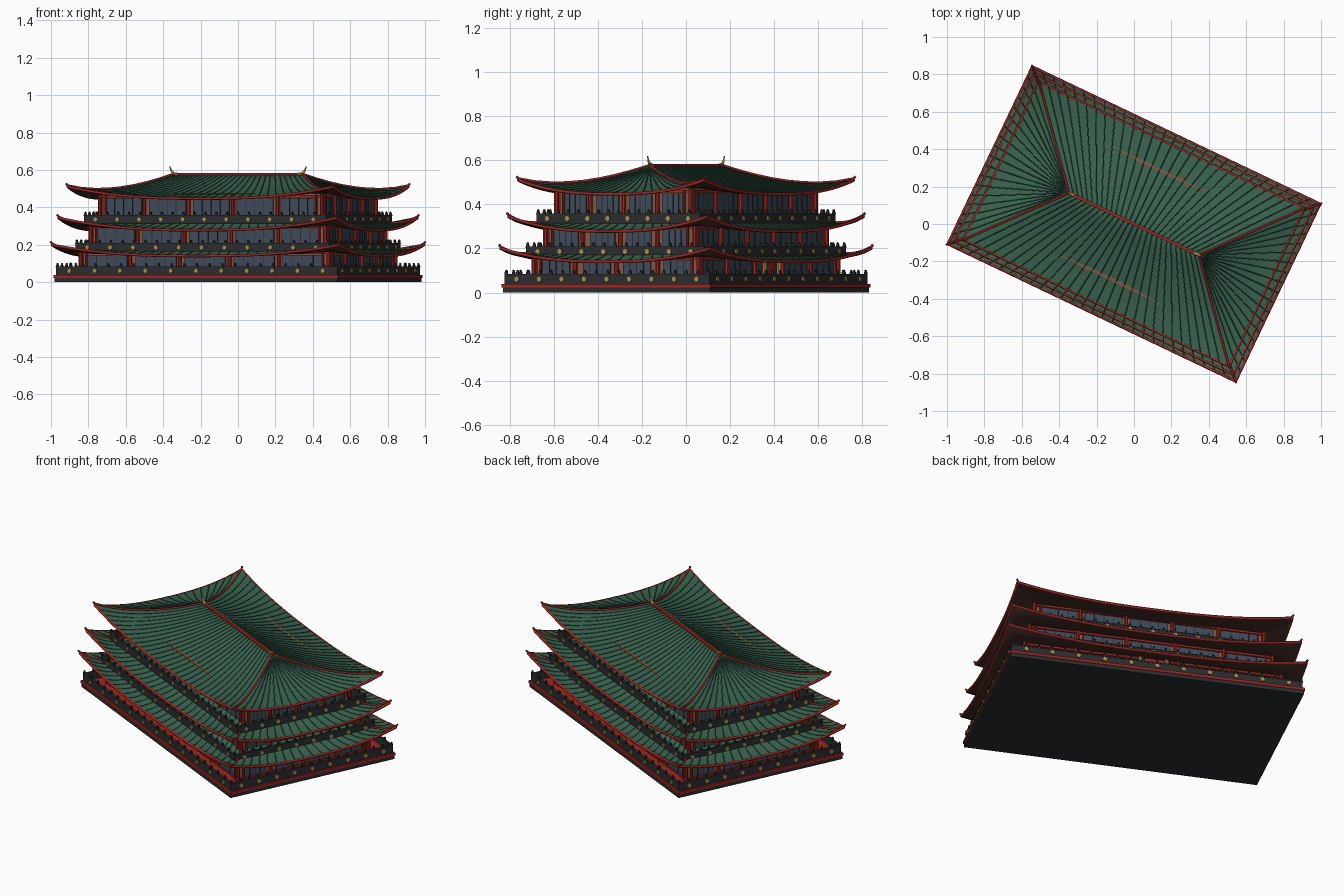
import bpy, bmesh, math
from mathutils import Matrix, Vector

if "Cube" in bpy.data.objects:
    bpy.data.objects.remove(bpy.data.objects["Cube"])

ROT = math.radians(-25.5)   # whole building is turned about z


def mat(name, rgb):
    m = bpy.data.materials.new(name)
    m.diffuse_color = (*rgb, 1)
    m.use_nodes = True
    m.node_tree.nodes["Principled BSDF"].inputs["Base Color"].default_value = m.diffuse_color
    return m


GREEN = mat("tile_green", (0.042, 0.125, 0.078))
RIB = mat("rib_green", (0.018, 0.055, 0.036))
RED = mat("red", (0.33, 0.02, 0.016))
DARK = mat("charcoal", (0.025, 0.026, 0.028))
BLUE = mat("window_blue", (0.05, 0.07, 0.1))
BROWN = mat("wall_brown", (0.23, 0.095, 0.058))
UNDER = mat("soffit_brown", (0.06, 0.027, 0.02))
GOLD = mat("gold", (0.42, 0.27, 0.07))


class Part:
    """Collects simple solids into one object."""
    def __init__(self, name, material):
        self.name, self.material, self.bm = name, material, bmesh.new()

    def box(self, u0, u1, v0, v1, z0, z1):
        m = Matrix.Translation(((u0 + u1) / 2, (v0 + v1) / 2, (z0 + z1) / 2))
        bmesh.ops.create_cube(self.bm, size=1, matrix=m @ Matrix.Diagonal((u1 - u0, v1 - v0, z1 - z0, 1)))

    def block(self, c, su, sv, z0, z1):
        self.box(c[0] - su / 2, c[0] + su / 2, c[1] - sv / 2, c[1] + sv / 2, z0, z1)

    def cyl(self, c, r, h, axis=(0, 0, 1), n=8):
        q = Vector((0, 0, 1)).rotation_difference(Vector(axis)).to_matrix().to_4x4()
        bmesh.ops.create_cone(self.bm, cap_ends=True, segments=n, radius1=r, radius2=r, depth=h,
                              matrix=Matrix.Translation(c) @ q)

    def ball(self, c, r):
        bmesh.ops.create_icosphere(self.bm, subdivisions=1, radius=r, matrix=Matrix.Translation(c))

    def done(self, smooth=False):
        me = bpy.data.meshes.new(self.name)
        if smooth:
            for f in self.bm.faces:
                f.smooth = True
        self.bm.to_mesh(me)
        self.bm.free()
        return place(self.name, me, self.material)


def place(name, data, material):
    ob = bpy.data.objects.new(name, data)
    data.materials.append(material)
    bpy.context.collection.objects.link(ob)
    ob.rotation_euler.z = ROT
    return ob


def tubes(name, paths, r, material, taper=False):
    cu = bpy.data.curves.new(name, 'CURVE')
    cu.dimensions, cu.bevel_depth, cu.bevel_resolution, cu.use_fill_caps = '3D', r, 1, True
    for p in paths:
        s = cu.splines.new('POLY')
        s.points.add(len(p) - 1)
        for i, (pt, co) in enumerate(zip(s.points, p)):
            pt.co = (*co, 1)
            pt.radius = 1 - 0.8 * i / (len(p) - 1) if taper else 1
    return place(name, cu, material)


# each side: outward direction, along direction, is_long
SIDES = [((0, -1), (1, 0), True), ((1, 0), (0, 1), False),
         ((0, 1), (-1, 0), True), ((-1, 0), (0, -1), False)]


def on_side(side, L, W, s, z):
    """Point on the rectangle L x W, s in -1..1 along the side."""
    o, a, _ = side
    return Vector(((o[0] + a[0] * s) * L, (o[1] + a[1] * s) * W, z))


def roof(tag, inner, outer, z_top, z_eave, lift):
    def pt(side, s, t, dz=0.0):
        p = on_side(side, *inner, s, 0).lerp(on_side(side, *outer, s, 0), t)
        p.z = z_eave + (z_top - z_eave) * (1 - t) ** 1.6 + lift * abs(s) ** 2.6 * t ** 2.5 + dz
        return p

    T = 8
    surf, soff = Part(tag + "_tiles", GREEN), Part(tag + "_soffit", UNDER)
    ribs, eaves, hips = [], [], []
    for side in SIDES:
        n = 28 if side[2] else 18
        ss = [-1 + 2 * i / n for i in range(n + 1)]
        for part, dz in ((surf, 0), (soff, -0.012)):
            g = [[part.bm.verts.new(pt(side, s, j / T, dz)) for j in range(T + 1)] for s in ss]
            for i in range(n):
                for j in range(T):
                    q = [g[i][j], g[i + 1][j], g[i + 1][j + 1], g[i][j + 1]]
                    part.bm.faces.new(q if dz else q[::-1])
        ribs += [[pt(side, s, j / T) for j in range(T + 1)] for s in ss[1:-1]]
        eaves.append([pt(side, s, 1, -0.005) for s in ss])
        tip = pt(side, 1, 1)
        hips.append([pt(side, 1, j / T, 0.003) for j in range(T + 1)]
                    + [tip + Vector((tip.x / abs(tip.x) * .006, tip.y / abs(tip.y) * .006, .012))])
    for p in (surf, soff):
        bmesh.ops.remove_doubles(p.bm, verts=p.bm.verts[:], dist=1e-5)
        bmesh.ops.recalc_face_normals(p.bm, faces=p.bm.faces[:])
        if sum(f.normal.z for f in p.bm.faces) * (1 if p is surf else -1) < 0:
            bmesh.ops.reverse_faces(p.bm, faces=p.bm.faces[:])
        p.done(True)
    tubes(tag + "_ribs", ribs, 0.0028, RIB)
    tubes(tag + "_eave_trim", eaves, 0.0075, RED)
    tubes(tag + "_hip_ridges", hips, 0.006, RED)


def storey(tag, L, W, z0, z1):
    # wall core, cross beams, columns and windows
    core = Part(tag + "_walls", BROWN)
    core.box(-L + .012, L - .012, -W + .012, W - .012, z0, z1)
    core.done()
    red, win, bars = Part(tag + "_frame", RED), Part(tag + "_windows", BLUE), Part(tag + "_mullions", DARK)
    for side in SIDES:
        o, a, is_long = side
        half, bays = (L, 5) if is_long else (W, 4)

        def slab(part, s0, s1, depth, za, zb):
            k0, k1 = s0 / half, s1 / half
            p, q = on_side(side, L, W, k0, 0), on_side(side, L, W, k1, 0)
            r = Vector((o[0], o[1], 0)) * depth
            c = [p - r, p + r * .0, q]
            part.box(min(v.x for v in c + [q - r]), max(v.x for v in c + [q - r]),
                     min(v.y for v in c + [q - r]), max(v.y for v in c + [q - r]), za, zb)
        for za, zb in ((z0, z0 + .01), (z1 - .02, z1 - .008)):
            slab(red, -half, half, .02, za, zb)
        step = 2 * half / bays
        for i in range(bays + 1):
            p = on_side(side, L, W, -1 + 2 * i / bays, (z0 + z1) / 2 - .003)
            red.cyl(p, .011, z1 - z0 - .006)
        # doubled corner columns
        for e in (-1, 1):
            red.cyl(on_side(side, L, W, e * (1 - .035 / half), (z0 + z1) / 2 - .003), .007, z1 - z0 - .006)
        for i in range(bays):
            c = -half + (i + .5) * step
            w = step * (.41 if is_long else .33)
            mid = Vector((o[0], o[1], 0)) * 0
            slab_pt = lambda s: on_side(side, L - .009, W - .009, s / half, 0) + mid
            p = slab_pt(c)
            su, sv = (2 * w, .012) if is_long else (.012, 2 * w)
            win.block(p, su, sv, z0 + .012, z1 - .024)
            for k in (-.5, 0, .5):
                m = slab_pt(c + k * w)
                bars.block(m, *((.004, .016) if is_long else (.016, .004)), z0 + .012, z1 - .024)
    for p in (red, win, bars):
        p.done()


def railing(tag, L, W, z, n_long, n_short):
    # solid parapet with posts, finials and gilt studs
    dark, studs = Part(tag + "_railing", DARK), Part(tag + "_studs", GOLD)
    for side in SIDES:
        o, a, is_long = side
        n = n_long if is_long else n_short
        c = on_side(side, L, W, 0, 0)
        dark.block(c, *((2 * L, .012) if is_long else (.012, 2 * W)), z, z + .04)
        dark.block(c, *((2 * L + .012, .016) if is_long else (.016, 2 * W + .012)), z + .04, z + .046)
        for i in range(2 * n):
            p = on_side(side, L, W, -1 + i / n, 0)
            dark.block(p, .012, .012, z, z + .054)
            p.z = z + .059
            dark.ball(p, .007)
        for i in range(n):
            p = on_side(side, L, W, -1 + (2 * i + 1) / n, z + .023) + Vector((o[0], o[1], 0)) * .007
            studs.cyl(p, .0115, .01, (o[0], o[1], 0), 12)
    dark.done()
    studs.done()


# plinth
for name, m, L, W, z0, z1 in (("plinth_base", DARK, .838, .521, 0, .022),
                              ("plinth_deck", RED, .843, .525, .022, .038)):
    p = Part(name, m)
    p.box(-L, L, -W, W, z0, z1)
    p.done()

storey("lower_storey", .735, .415, .038, .17)
storey("middle_storey", .695, .375, .17, .31)
storey("upper_storey", .657, .338, .32, .474)
railing("lower", .826, .509, .038, 11, 9)
railing("middle", .745, .44, .163, 11, 8)
railing("upper", .71, .405, .313, 11, 8)
roof("lower_roof", (.68, .36), (.852, .525), .205, .145, .06)
roof("middle_roof", (.64, .32), (.826, .498), .345, .283, .066)
roof("top_roof", (.385, .0), (.786, .468), .575, .452, .063)

# main ridge and its horns
p = Part("main_ridge", RED)
p.box(-.385, .385, -.008, .008, .565, .583)
p.done()
tubes("ridge_horns", [[(k * .36, 0, .575), (k * .382, 0, .582), (k * .396, 0, .597), (k * .405, 0, .62)]
                      for k in (-1, 1)], .011, GOLD, True)

# gilt entrance at the back
p = Part("entrance_pillars", GOLD)
for k in (-.075, .075):
    p.cyl((k, .432, .11), .012, .144, n=10)
p.done()
p = Part("entrance_door", RED)
p.box(-.065, .065, .40, .42, .038, .15)
p.done()
